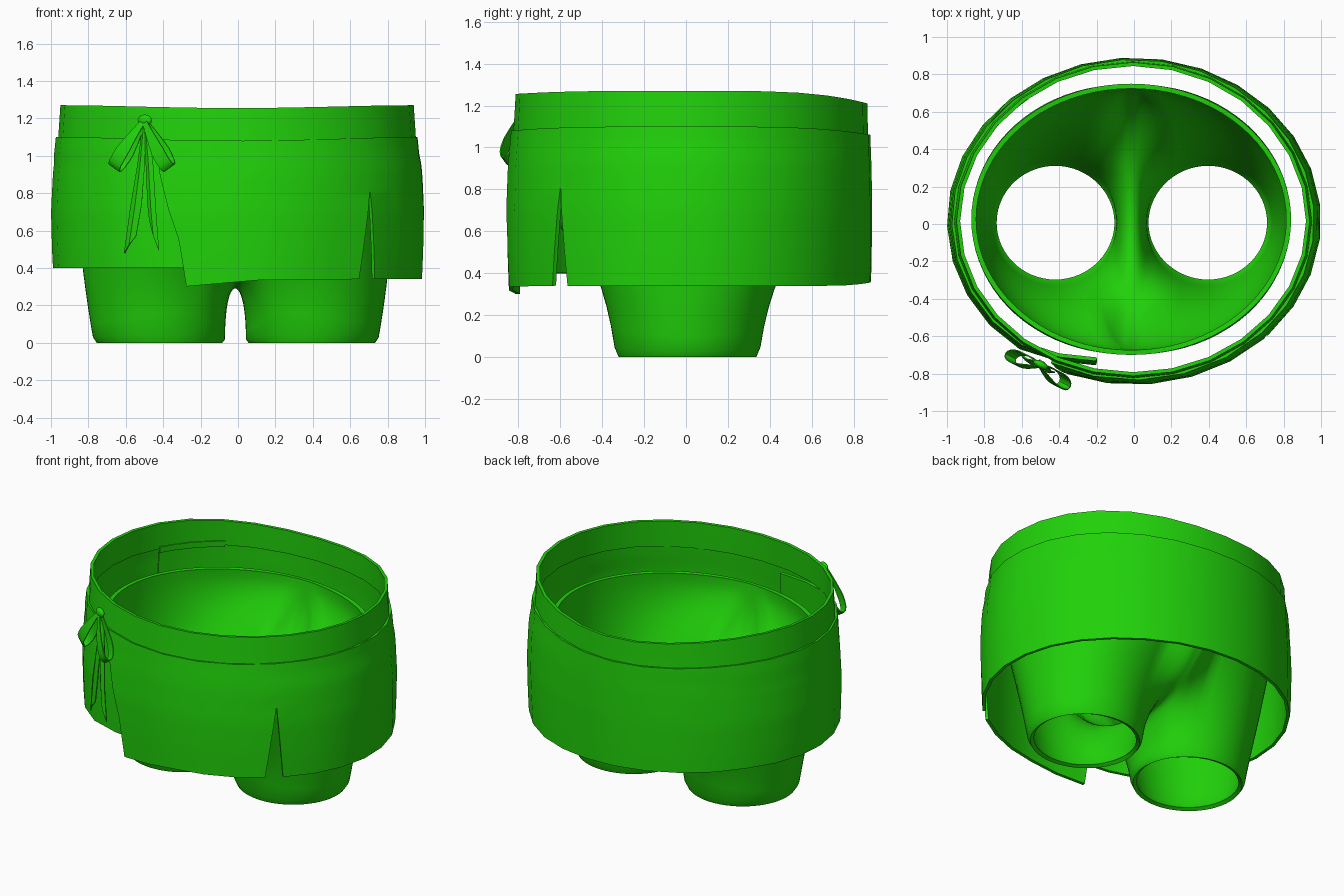
import bpy, bmesh, math
from mathutils import Vector

if "Cube" in bpy.data.objects:
    bpy.data.objects.remove(bpy.data.objects["Cube"])

green = bpy.data.materials.new("bright_green")
green.diffuse_color = (0.015, 0.64, 0.003, 1)
green.use_nodes = True
green.node_tree.nodes["Principled BSDF"].inputs["Base Color"].default_value = green.diffuse_color


def lerp_table(x, pts):
    if x <= pts[0][0]:
        return pts[0][1]
    for (a, p), (b, q) in zip(pts, pts[1:]):
        if x <= b:
            return p + (q - p) * (x - a) / (b - a)
    return pts[-1][1]


def make(name, grids, thick, angle=40):
    """Object from grids (lists of columns of points), welded and thickened inward."""
    bm = bmesh.new()
    for cols in grids:
        vs = [[bm.verts.new(p) for p in c] for c in cols]
        for a, b in zip(vs, vs[1:]):
            for j in range(len(a) - 1):
                bm.faces.new((a[j], b[j], b[j + 1], a[j + 1]))
    bmesh.ops.remove_doubles(bm, verts=bm.verts, dist=0.0004)
    me = bpy.data.meshes.new(name)
    bm.to_mesh(me)
    bm.free()
    me.materials.append(green)
    ob = bpy.data.objects.new(name, me)
    bpy.context.collection.objects.link(ob)
    bpy.ops.object.select_all(action='DESELECT')
    bpy.context.view_layer.objects.active = ob
    ob.select_set(True)
    mod = ob.modifiers.new("thickness", 'SOLIDIFY')
    mod.thickness, mod.offset = thick, -1
    bpy.ops.object.modifier_apply(modifier=mod.name)
    bpy.ops.object.shade_smooth_by_angle(angle=math.radians(angle))
    return ob


# Skirt body: angle is in degrees, 0 = front, 90 = right, 180 = back
def wall(th, z, scale=1.0, out=0.0):
    f = lerp_table(z, [(0.3, 0.985), (0.5, 0.995), (0.7, 1.0), (0.9, 0.99), (1.09, 0.97), (1.27, 0.958)])
    s, c = math.sin(math.radians(th)), math.cos(math.radians(th))
    g = f if c > 0 else 1 - (1 - f) * (1 + c * 0.6)
    k = scale
    return Vector(((f * k + out) * s - 0.005 * (z > 1), 0.015 - (0.875 * g * k + out) * c, z))


def c4(th):
    return math.cos(math.radians(th)) ** 4


def is_back(th):
    return math.cos(math.radians(th)) < 0


def seam(th):
    return 1.1 - (0.04 if is_back(th) else 0.02) * c4(th)


def rim(th):
    return 1.27 - (0.06 if is_back(th) else 0.015) * c4(th)


def hem(th):
    return lerp_table(th, [(-17, 0.30), (6, 0.335), (40, 0.34), (145, 0.34), (180, 0.36), (235, 0.40)])


def skirt_columns(start, end, n):
    cols = []
    for i in range(n + 1):
        col = []
        for j in range(17):
            z0 = 0.30 + 0.52 * j / 10 if j <= 10 else 0.82 + 0.27 * (j - 10) / 6
            th = start(z0) + (end(z0) - start(z0)) * i / n
            if j <= 10:
                z = hem(th) + (0.82 - hem(th)) * j / 10
            else:
                z = 0.82 + (seam(th) - 0.82) * (j - 10) / 6
            t = min(max((th - 320) / 28, 0), 1)      # the under flap tucks inward
            col.append(wall(th, z, 1 - 0.1 * t))
        cols.append(col)
    return cols


def wrap_edge(z):
    return lerp_table(z, [(0.3, -16.3), (0.55, -18.5), (0.72, -22), (0.9, -25), (1.1, -27)])


def slit_left(z):
    return lerp_table(z, [(0.3, 41.0), (0.82, 45.2)])


def slit_right(z):
    return lerp_table(z, [(0.3, 47.8), (0.82, 45.2)])


make("wrap_skirt", [skirt_columns(wrap_edge, slit_left, 5),
                    skirt_columns(slit_right, lambda z: 347, 24)], 0.02)

# Waistband ring, slightly set back from the skirt
band = []
for i in range(29):
    th = i * 360 / 28
    lo, hi = seam(th) - 0.004, rim(th)
    band.append([wall(th, lo + (hi - lo) * j / 3, 0.986) for j in range(4)])
make("waistband", [band], 0.02)

# Patch on the inside of the back
patch = [[wall(217 + 27 * i / 4, z, 1, -0.026) for z in (0.75, 0.9, 1.07)] for i in range(5)]
make("inside_patch", [patch], 0.006)
bar = [[wall(217 + 27 * i / 4, z, 1, -0.034) for z in (1.07, 1.11)] for i in range(5)]
make("inside_patch_hem", [bar], 0.008)


# Inner shorts: each leg ring is lofted to half the waist plus the crotch curve
def shorts_side(s):
    N, rows, xc = 60, 14, -0.015
    cx, r = (0.395, 0.352) if s > 0 else (-0.42, 0.35)
    cols = []
    for i in range(N + 1):
        a = -120 + 360 * i / N
        ar = math.radians(a)
        d = Vector((s * math.cos(ar), math.sin(ar), 0))
        p0 = Vector((cx, 0.007, 0)) + Vector((d.x * r, d.y * 0.342, 0))
        if a <= 120:                                   # outer part: waist
            ph = math.radians(a * 0.75)
            p3 = Vector((xc + s * 0.855 * math.cos(ph), 0.025 + 0.725 * math.sin(ph), 0.97))
            p2 = p3 + Vector((s * 0.2 * (1 - math.cos(ph)), 0, -0.25))
            p1 = p0 + d * 0.06 + Vector((0, 0, 0.32 + 0.25 * math.sin(ph) ** 2))
        else:                                          # inner part: crotch
            t = math.radians((a - 120) * 1.5)
            st = math.sin(t)
            p3 = Vector((xc, 0.025 + 0.725 * math.cos(t), 0.97 - 0.68 * st))
            p2 = p3 + Vector((s * (0.03 + 0.17 * (1 - st)), 0, -0.25 * (1 - st) ** 2))
            p1 = p0 + d * 0.06 * (1 - st) + Vector((0, 0, 0.57 - 0.37 * st))
        col = [p0 - d * 0.014]
        for j in range(rows + 1):
            u = 0.03 + 0.97 * j / rows
            v = 1 - u
            col.append(p0 * v**3 + p1 * 3 * v * v * u + p2 * 3 * v * u * u + p3 * u**3)
        cols.append(col)
    return cols if s > 0 else cols[::-1]


make("inner_shorts", [shorts_side(1), shorts_side(-1)], 0.026, 60)

# Bow: local frame on the front left of the band
tan = Vector((0.889, -0.458, 0))
nrm = Vector((-0.458, -0.889, 0))
knot = Vector((-0.495, -0.745, 1.19))


def bow_loop(s):
    d = (tan * s * 0.16 + Vector((0, 0, -0.25))).normalized()
    side = d.cross(nrm).normalized()
    cols = []
    for i in range(21):
        a = 2 * math.pi * i / 20
        along = 0.15 * (1 - math.cos(a))
        bulge = 0.035 * math.sin(a) * (0.3 + along / 0.3)
        w = 0.012 + 0.026 * min(along / 0.2, 1)
        c = knot + d * along + nrm * (bulge + 0.012 + 0.1 * along)
        cols.append([c + side * w * k for k in (-1, 0, 1)])
    return cols


for s, word in ((-1, "left"), (1, "right")):
    make("bow_loop_" + word, [bow_loop(s)], 0.006)


def on_wall(x, z, out):
    return wall(math.degrees(math.asin(x)), z, 1, out)


# Ribbon tails lying on the skirt, each row is left x, left z, right x, right z
tails = {"left": [(-0.51, 1.19, -0.49, 1.19), (-0.535, 0.95, -0.495, 0.95),
                  (-0.565, 0.72, -0.505, 0.74), (-0.6, 0.48, -0.535, 0.57)],
         "right": [(-0.505, 1.19, -0.485, 1.19), (-0.49, 0.95, -0.45, 0.95),
                   (-0.475, 0.74, -0.43, 0.72), (-0.465, 0.65, -0.415, 0.49)]}
for word, rows in tails.items():
    left = [on_wall(a, b, 0.022) for a, b, c, d in rows][::-1]
    right = [on_wall(c, d, 0.022) for a, b, c, d in rows][::-1]
    mid = [(p + q) / 2 + nrm * 0.012 for p, q in zip(left, right)]
    make("bow_tail_" + word, [[left, mid, right]], 0.008)

# Knot
bpy.ops.mesh.primitive_uv_sphere_add(segments=16, ring_count=8, radius=1, location=knot + nrm * 0.008)
k = bpy.context.object
k.name = "bow_knot"
k.scale = (0.042, 0.02, 0.03)
k.rotation_euler[2] = math.atan2(tan.y, tan.x)
k.data.materials.append(green)
bpy.ops.object.shade_smooth_by_angle(angle=math.radians(40))
